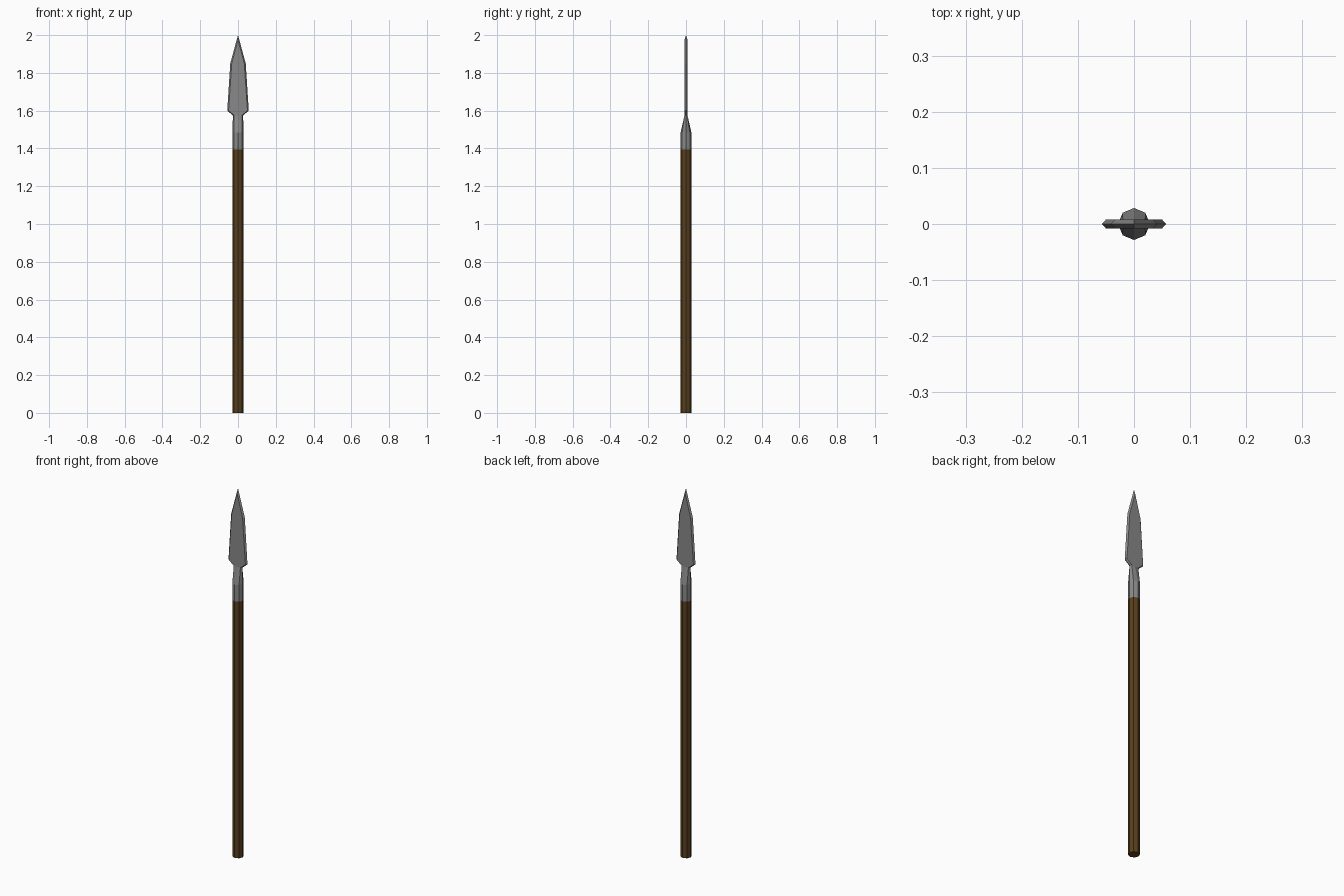
import bpy, bmesh, math

if "Cube" in bpy.data.objects:
    bpy.data.objects.remove(bpy.data.objects["Cube"])

R = 0.0285   # shaft radius
T = 0.008    # blade half thickness


def round_ring(z):
    # regular octagon with corners on the axes
    return [(R * math.cos(i * math.pi / 4), R * math.sin(i * math.pi / 4), z) for i in range(8)]


def blade_ring(z, w, flat):
    # flat bevelled section: w = half width at the edge, flat = half width of the face
    return [(w, 0, z), (flat, T, z), (0, T, z), (-flat, T, z),
            (-w, 0, z), (-flat, -T, z), (0, -T, z), (flat, -T, z)]


def loft(name, rings, tip=None):
    bm = bmesh.new()
    loops = [[bm.verts.new(p) for p in ring] for ring in rings]
    for a, b in zip(loops, loops[1:]):
        for i in range(8):
            j = (i + 1) % 8
            bm.faces.new((a[i], a[j], b[j], b[i]))
    bm.faces.new(loops[0][::-1])
    if tip:
        top = bm.verts.new(tip)
        for i in range(8):
            bm.faces.new((loops[-1][i], loops[-1][(i + 1) % 8], top))
    else:
        bm.faces.new(loops[-1])
    bmesh.ops.remove_doubles(bm, verts=bm.verts, dist=1e-5)
    bmesh.ops.recalc_face_normals(bm, faces=bm.faces)
    mesh = bpy.data.meshes.new(name)
    bm.to_mesh(mesh)
    bm.free()
    obj = bpy.data.objects.new(name, mesh)
    bpy.context.collection.objects.link(obj)
    return obj


# wooden shaft
shaft = loft("shaft", [round_ring(0), round_ring(1.395)])
wood = bpy.data.materials.new("dark_wood")
wood.diffuse_color = (0.1, 0.05, 0.012, 1)
wood.use_nodes = True
wood.node_tree.nodes["Principled BSDF"].inputs["Base Color"].default_value = wood.diffuse_color
shaft.data.materials.append(wood)

# metal head: socket flattening into the bevelled blade
head = loft("spear_head", [
    round_ring(1.395),
    round_ring(1.485),
    blade_ring(1.575, 0.0275, 0.020),
    blade_ring(1.60, 0.057, 0.050),
    blade_ring(1.85, 0.041, 0.033),
    blade_ring(1.975, 0.007, 0.0),
], tip=(0, 0, 2))
metal = bpy.data.materials.new("steel")
metal.diffuse_color = (0.25, 0.25, 0.25, 1)
metal.use_nodes = True
metal.node_tree.nodes["Principled BSDF"].inputs["Base Color"].default_value = metal.diffuse_color
head.data.materials.append(metal)
